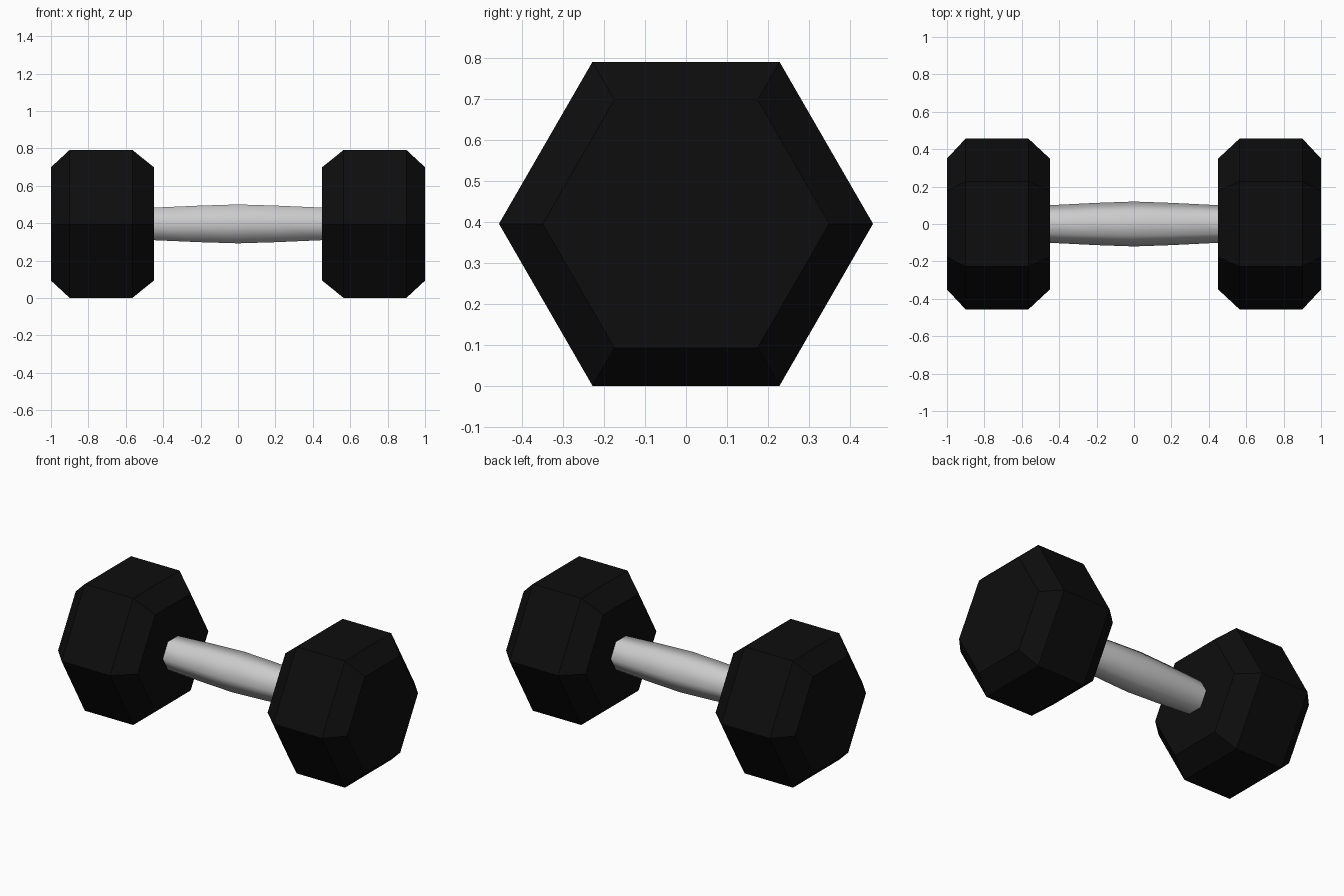
import bpy
import bmesh
from math import cos, sin, pi

cube = bpy.data.objects.get("Cube")
if cube:
    bpy.data.objects.remove(cube, do_unlink=True)

SIDES = 6
AXIS_Z = 0.396


def make_material(name, value):
    mat = bpy.data.materials.new(name)
    mat.use_nodes = True
    color = (value, value, value, 1)
    mat.diffuse_color = color
    mat.node_tree.nodes["Principled BSDF"].inputs["Base Color"].default_value = color
    return mat


def hex_loft(name, profile, mat, smooth):
    """Loft hexagonal rings along x from (x, radius) pairs and cap both ends."""
    bm = bmesh.new()
    rings = []
    for x, r in profile:
        angles = [2 * pi * i / SIDES for i in range(SIDES)]
        rings.append([bm.verts.new((x, r * cos(a), r * sin(a))) for a in angles])
    for a, b in zip(rings, rings[1:]):
        for i in range(SIDES):
            j = (i + 1) % SIDES
            bm.faces.new((a[i], a[j], b[j], b[i])).smooth = smooth
    bm.faces.new(rings[0])
    bm.faces.new(rings[-1])
    bmesh.ops.recalc_face_normals(bm, faces=bm.faces)
    mesh = bpy.data.meshes.new(name)
    bm.to_mesh(mesh)
    bm.free()
    mesh.materials.append(mat)
    obj = bpy.data.objects.new(name, mesh)
    obj.location.z = AXIS_Z
    bpy.context.collection.objects.link(obj)
    return obj


rubber = make_material("black rubber", 0.004)
steel = make_material("light steel", 0.6)

# Chamfered hexagonal weights at both ends
head = [(0.45, 0.35), (0.565, 0.457), (0.9, 0.457), (1.0, 0.35)]
for side, sign in (("left", 1), ("right", -1)):
    hex_loft(side + "_weight", [(sign * x, r) for x, r in head], rubber, False)

# Smooth grip, thicker in the middle, its ends seated inside the weights
half = [(0.0, 0.12), (0.2, 0.113), (0.46, 0.1)]
grip = [(-x, r) for x, r in reversed(half[1:])] + half
hex_loft("grip", grip, steel, True)
